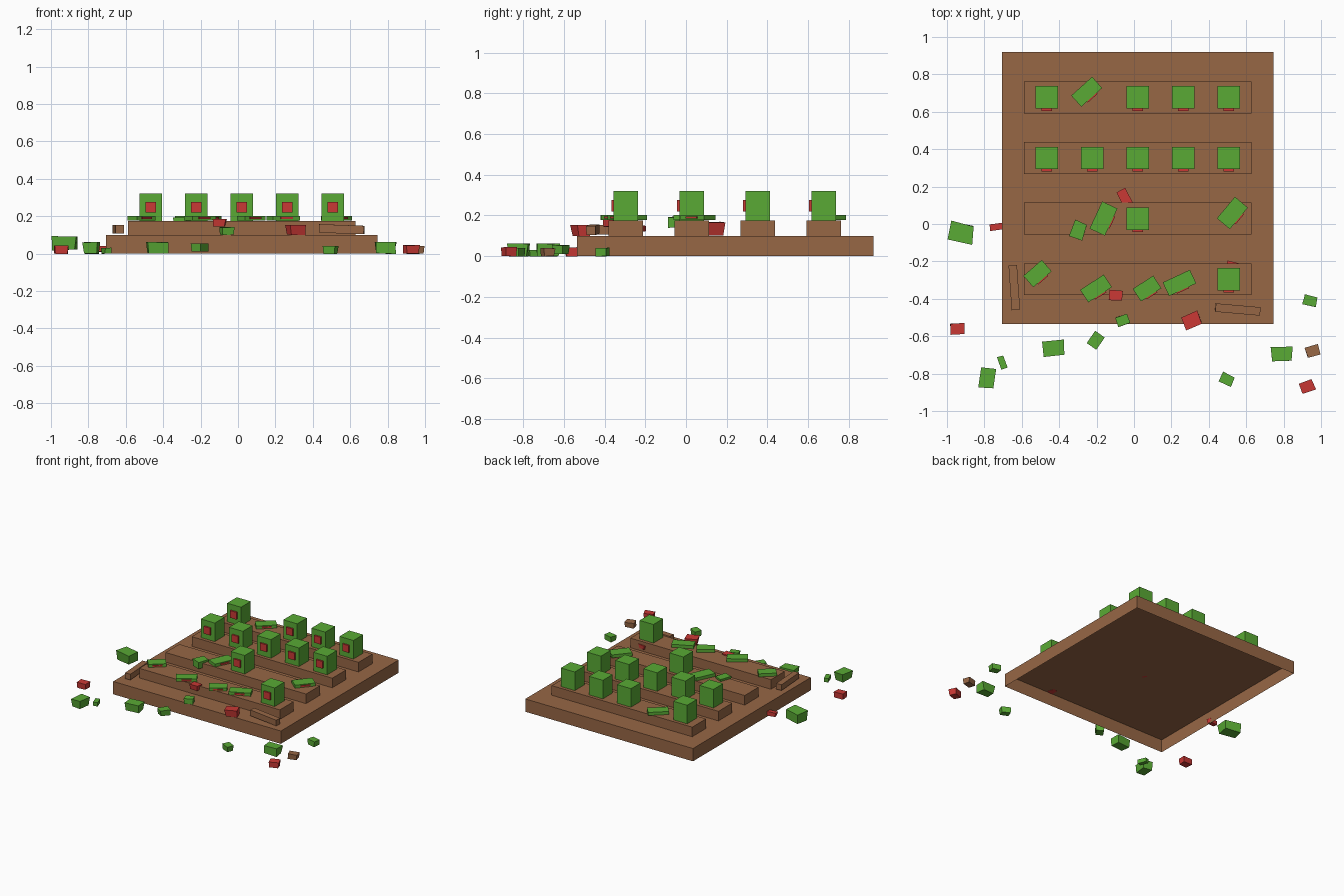
import bpy, bmesh, random
from math import radians
from mathutils import Matrix, Vector

random.seed(4)
old = bpy.data.objects.get("Cube")
if old:
    bpy.data.objects.remove(old, do_unlink=True)


def material(name, red, green, blue):
    mat = bpy.data.materials.new(name)
    mat.use_nodes = True
    colour = (red, green, blue, 1)
    mat.diffuse_color = colour
    shader = mat.node_tree.nodes["Principled BSDF"]
    shader.inputs["Base Color"].default_value = colour
    return mat


GREEN = material("leaf green", 0.1, 0.4, 0.035)
BROWN = material("wood brown", 0.31, 0.135, 0.06)
RED = material("signal red", 0.59, 0.04, 0.035)


def box(name, mat, centre, size, turn=0, tilt=0, taper=1, jitter=0, open_bottom=False):
    """Flat-sided box; taper narrows its underside, jitter makes it a broken chunk."""
    bm = bmesh.new()
    bmesh.ops.create_cube(bm, size=1)
    if open_bottom:
        underside = [face for face in bm.faces if face.normal.z < -0.5]
        bmesh.ops.delete(bm, geom=underside, context='FACES_ONLY')
    spin = Matrix.Rotation(radians(turn), 3, 'Z') @ Matrix.Rotation(radians(tilt), 3, 'Y')
    scale = Vector(size)
    for vert in bm.verts:
        if vert.co.z < 0:
            vert.co.xy *= taper
        wobble = Vector([random.uniform(-jitter, jitter) for axis in "xyz"])
        vert.co = spin @ ((vert.co + wobble) * scale)
    mesh = bpy.data.meshes.new(name)
    bm.to_mesh(mesh)
    bm.free()
    mesh.materials.append(mat)
    part = bpy.data.objects.new(name, mesh)
    part.location = centre
    bpy.context.collection.objects.link(part)


# Heights and sizes shared by the parts
GROUND = 0
DECK = 0.1
STEP_TOP = 0.175
BLOCK = 0.12
BLOCK_HEIGHT = 0.145
MIDDLE = 0.02


def row_y(row):
    return -0.295 + 0.324 * row


def column_x(column):
    return MIDDLE + 0.243 * (column - 2)


# Hollow platform
box("platform", BROWN, (MIDDLE, 0.193, DECK / 2), (1.45, 1.455, DECK), open_bottom=True)

# Raised rows with the blocks that still stand; x marks a block, a dot marks a gap
ROW_PATTERNS = ["....x", "..x..", "xxxxx", "x.xxx"]
for row, pattern in enumerate(ROW_PATTERNS):
    y = row_y(row)
    step_height = STEP_TOP - DECK
    box("row_step", BROWN, (MIDDLE, y, DECK + step_height / 2), (1.215, 0.17, step_height))
    for column, mark in enumerate(pattern):
        if mark == "x":
            x = column_x(column)
            z = STEP_TOP + BLOCK_HEIGHT / 2
            box("block", GREEN, (x, y, z), (BLOCK, BLOCK, BLOCK_HEIGHT))
            box("block_front", RED, (x, y - BLOCK / 2 - 0.005, z), (0.056, 0.014, 0.056))


def crushed_block(row, column, shift_x, shift_y, turn, length, width=0.08):
    """Flattened block near its old place, with its red front on one long edge."""
    centre = Vector((column_x(column) + shift_x, row_y(row) + shift_y, STEP_TOP + 0.015))
    box("crushed_block", GREEN, centre, (length, width, 0.024), turn)
    outward = Matrix.Rotation(radians(turn), 3, 'Z') @ Vector((0, -width / 2, 0))
    box("crushed_front", RED, centre + outward, (0.07, 0.014, 0.011), turn)


crushed_block(row=3, column=1, shift_x=-0.03, shift_y=0.03, turn=42, length=0.15)
crushed_block(row=1, column=1, shift_x=0.06, shift_y=0, turn=65, length=0.16, width=0.09)
crushed_block(row=1, column=4, shift_x=0.02, shift_y=0.03, turn=50, length=0.15, width=0.09)
crushed_block(row=0, column=0, shift_x=-0.05, shift_y=0.03, turn=41, length=0.13)
crushed_block(row=0, column=1, shift_x=0.02, shift_y=-0.05, turn=33, length=0.15)
crushed_block(row=0, column=2, shift_x=0.05, shift_y=-0.05, turn=33, length=0.13)
crushed_block(row=0, column=3, shift_x=-0.02, shift_y=-0.02, turn=25, length=0.16)

# Loose planks on the platform
PLANK = (0.24, 0.045, 0.045)
box("loose_plank_left", BROWN, (-0.64, -0.34, DECK + 0.03), PLANK, turn=94)
box("loose_plank_front", BROWN, (0.555, -0.457, DECK + 0.03), PLANK, turn=-5, tilt=2)

# Broken chunks come in a few sizes
LARGE = Vector((0.11, 0.08, 0.06))
SMALL = Vector((0.07, 0.055, 0.04))
SLIVER = Vector((0.07, 0.035, 0.03))
LONG = Vector((0.135, 0.055, 0.068))


def chunk(name, mat, size, x, y, base=GROUND, turn=0):
    box(name, mat, (x, y, base + size.z / 2), size, turn, taper=0.9, jitter=0.05)


# Chunks scattered on the ground
chunk("green_chunk_left", GREEN, LARGE * 1.2, -0.925, -0.045, base=0.02, turn=-12)
chunk("green_chunk_front_left", GREEN, LARGE, -0.785, -0.825, turn=85)
chunk("green_sliver", GREEN, SLIVER, -0.705, -0.74, turn=-70)
chunk("green_chunk_front", GREEN, LARGE, -0.43, -0.665, turn=5)
chunk("green_chunk_centre", GREEN, SMALL * 1.1, -0.205, -0.62, base=0.01, turn=55)
chunk("green_chunk_small", GREEN, SMALL, 0.495, -0.83, turn=-25)
chunk("green_chunk_front_right", GREEN, LARGE, 0.79, -0.695, turn=3)
chunk("green_chunk_right", GREEN, SMALL, 0.94, -0.41, turn=-12)
chunk("red_chunk_left", RED, SLIVER, -0.735, -0.015, base=0.01, turn=8)
chunk("red_chunk_front_left", RED, SMALL * 1.1, -0.945, -0.56, turn=3)
chunk("red_chunk_front_right", RED, SMALL * 1.1, 0.925, -0.87, turn=20)
chunk("wood_chunk", BROWN, SMALL, 0.955, -0.68, turn=15)

# Chunks lying on the platform and against the rows
chunk("green_chunk_edge", GREEN, SMALL, -0.06, -0.515, base=DECK, turn=20)
chunk("green_chunk_row", GREEN, SMALL * 1.3, -0.298, -0.035, base=0.14, turn=70)
chunk("red_chunk_row", RED, LONG, -0.04, 0.122, base=DECK, turn=-62)
chunk("red_chunk_step", RED, SMALL, -0.1, -0.38, base=0.145, turn=-5)
chunk("red_chunk_behind_block", RED, SLIVER, 0.53, -0.22, base=0.12, turn=-15)
chunk("red_chunk_edge", RED, SMALL * 1.3, 0.31, -0.515, base=DECK, turn=22)
